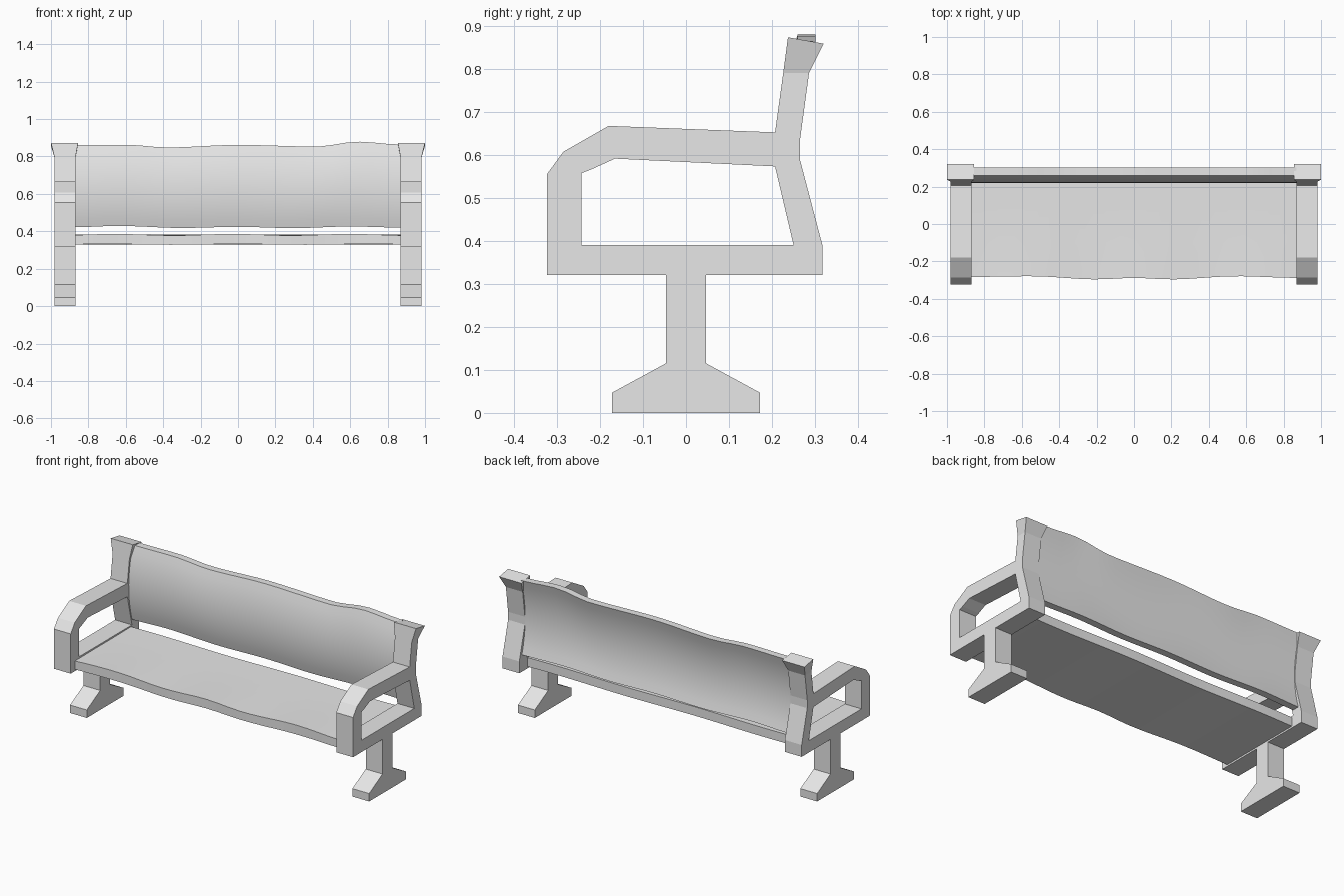
import bpy
import bmesh
import math

cube = bpy.data.objects.get("Cube")
if cube:
    bpy.data.objects.remove(cube, do_unlink=True)

grey = bpy.data.materials.new("light_grey")
grey.use_nodes = True
grey.diffuse_color = (0.8, 0.8, 0.8, 1)
grey.node_tree.nodes["Principled BSDF"].inputs["Base Color"].default_value = (0.8, 0.8, 0.8, 1)

INNER, OUTER = 0.87, 0.98


def finish(bm, name):
    bmesh.ops.recalc_face_normals(bm, faces=bm.faces)
    mesh = bpy.data.meshes.new(name)
    bm.to_mesh(mesh)
    bm.free()
    mesh.materials.append(grey)
    obj = bpy.data.objects.new(name, mesh)
    bpy.context.collection.objects.link(obj)
    return obj


# Side profile points (y, z) of an end frame
P = dict(
    foot_f=(-.172, 0), foot_b=(.172, 0), toe_f=(-.172, .047), toe_b=(.172, .047),
    ankle_f=(-.047, .115), ankle_b=(.047, .115), neck_f=(-.047, .32), neck_b=(.047, .32),
    beam_f=(-.323, .32), beam_b=(.317, .32), hip=(.317, .39),
    hole_f=(-.243, .39), hole_b=(.25, .39),
    arm1=(-.323, .555), arm1_in=(-.243, .557), arm2=(-.285, .607), arm2_in=(-.22, .566),
    arm3=(-.18, .667), arm3_in=(-.165, .591), arm4=(.207, .652), arm4_in=(.207, .573),
    waist_lo=(.265, .588), waist_hi=(.265, .635),
    neck_front=(.226, .79), neck_back=(.286, .79), top_front=(.237, .873), top_back=(.32, .858),
)
CELLS = [
    "foot_f foot_b toe_b ankle_b ankle_f toe_f",
    "ankle_f ankle_b neck_b neck_f",
    "beam_f neck_f neck_b beam_b hip hole_b hole_f",
    "beam_f hole_f arm1_in arm1",
    "arm1 arm1_in arm2_in arm2",
    "arm2 arm2_in arm3_in arm3",
    "arm3 arm3_in arm4_in arm4",
    "arm4 arm4_in waist_lo waist_hi",
    "arm4_in hole_b hip waist_lo",
    "arm4 waist_hi neck_back neck_front",
    "neck_front neck_back top_back top_front",
]


def end_frame(name, side):
    bm = bmesh.new()
    verts = {k: bm.verts.new((side * INNER, y, z)) for k, (y, z) in P.items()}
    for cell in CELLS:
        bm.faces.new([verts[k] for k in cell.split()])
    ext = bmesh.ops.extrude_face_region(bm, geom=bm.faces[:], use_keep_orig=True)
    for v in ext["geom"]:
        if isinstance(v, bmesh.types.BMVert):
            v.co.x = side * OUTER
    # Flared cap on top of the post
    for v in bm.verts:
        if v.co.z > 0.82:
            v.co.x = side * (1.0 if abs(v.co.x) > 0.9 else 0.855)
    return finish(bm, name)


end_frame("left_end_frame", 1)
end_frame("right_end_frame", -1)


def wave(x, table):
    """Smooth interpolation through (x, offset) points."""
    for (x0, a), (x1, b) in zip(table, table[1:]):
        if x <= x1:
            t = (x - x0) / (x1 - x0)
            return a + (b - a) * t * t * (3 - 2 * t)
    return table[-1][1]


def slab(name, section, steps=24):
    """Sweep a closed (y, z) section, which may vary with x, between the frames."""
    bm = bmesh.new()
    rings = []
    for i in range(steps + 1):
        x = INNER * (2 * i / steps - 1)
        rings.append([bm.verts.new((x, y, z)) for y, z in section(x)])
    n = len(rings[0])
    for a, b in zip(rings, rings[1:]):
        for j in range(n):
            k = (j + 1) % n
            bm.faces.new((a[j], a[k], b[k], b[j]))
    bm.faces.new(rings[0])
    bm.faces.new(rings[-1])
    obj = finish(bm, name)
    bpy.ops.object.select_all(action='DESELECT')
    obj.select_set(True)
    bpy.context.view_layer.objects.active = obj
    bpy.ops.object.shade_smooth_by_angle(angle=math.radians(35))


# Seat plank with wavy front and rear edges
FRONT = [(-.87, -.283), (-.55, -.279), (-.2, -.296), (0, -.288), (.2, -.296), (.55, -.279), (.87, -.288)]


def seat_section(x):
    f = wave(x, FRONT)
    r = .24 + .004 * math.sin(7 * x)
    top = .382 + .004 * math.cos(10 * x + 0.3)
    low = .33 + .002 * math.cos(9 * x)
    return [(f, low), (f, top), (-.1, .381), (.1, .381), (r, .383), (r, .33)]


slab("seat", seat_section)

# Curved backrest with wavy top and bottom edges
TOP = [(-.87, .86), (-.6, .863), (-.38, .848), (0, .862), (.42, .853), (.64, .879), (.87, .864)]
BOTTOM = [(-.87, .422), (-.64, .429), (-.3, .418), (0, .424), (.3, .417), (.6, .426), (.87, .42)]


def back_section(x):
    lo, hi = wave(x, BOTTOM), wave(x, TOP)
    front, rear = [], []
    for i in range(11):
        t = i / 10
        z = lo + (hi - lo) * t
        y = .22 + .035 * ((t - .47) / .5) ** 2
        front.append((y, z))
        rear.append((y + .042, z))
    return front + rear[::-1]


slab("backrest", back_section)
